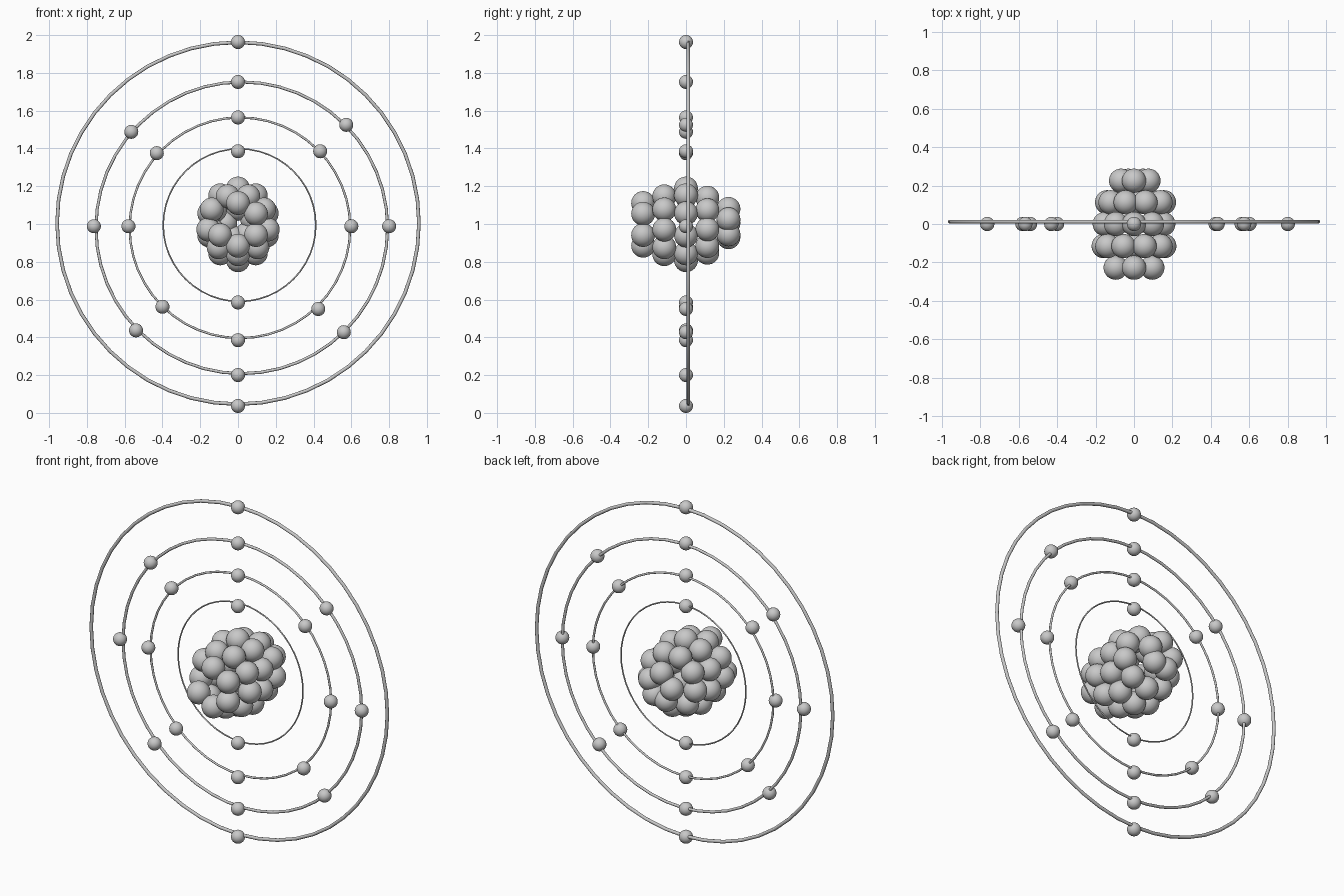
import bpy
import math
from mathutils import Vector

cube = bpy.data.objects.get("Cube")
if cube:
    bpy.data.objects.remove(cube, do_unlink=True)

grey = bpy.data.materials.new("plain grey")
grey.use_nodes = True
grey.diffuse_color = (0.58, 0.58, 0.58, 1)
grey.node_tree.nodes["Principled BSDF"].inputs["Base Color"].default_value = grey.diffuse_color


def finish(name):
    obj = bpy.context.object
    obj.name = name
    obj.data.materials.append(grey)
    bpy.ops.object.shade_smooth()
    return obj


def place_balls(name, radius, points):
    """One sphere mesh shared by every ball of a kind."""
    bpy.ops.mesh.primitive_uv_sphere_add(segments=32, ring_count=16, radius=radius)
    first = finish(name)
    first.location = points[0]
    for p in points[1:]:
        copy = first.copy()
        copy.location = p
        bpy.context.collection.objects.link(copy)


# Orbit rings: centre x, centre z, radius, tube thickness
RINGS = [(0.008, 0.994, 0.404, 0.004), (0.01, 0.98, 0.584, 0.006),
         (0.02, 0.98, 0.772, 0.008), (0.0, 1.004, 0.958, 0.0095)]
for i, (x, z, radius, tube) in enumerate(RINGS):
    bpy.ops.mesh.primitive_torus_add(
        location=(x, 0.012, z), rotation=(math.pi / 2, 0, 0),
        major_radius=radius, minor_radius=tube,
        major_segments=48, minor_segments=12)
    finish(f"orbit_ring_{i + 1}")

# Electrons on each orbit (x, z)
ELECTRONS = [
    (0, 1.385), (0, 0.585),
    (0, 1.564), (0, 0.385), (-0.58, 0.988), (0.6, 0.988),
    (-0.43, 1.375), (0.435, 1.385), (-0.4, 0.562), (0.425, 0.55),
    (0, 1.752), (0, 0.2), (-0.763, 0.988), (0.8, 0.988),
    (0.573, 1.525), (-0.565, 1.488), (-0.54, 0.437), (0.56, 0.427),
    (0, 1.963), (0, 0.037)]
place_balls("electron", 0.037, [Vector((x, 0, z)) for x, z in ELECTRONS])


# Nucleus: layers of balls, each an oval ring around the y axis
def layer(y, count, rx, rz, start=90, skip=(), shift=0):
    points = []
    for k in range(count):
        if k not in skip:
            a = math.radians(start + 360 * k / count)
            points.append(Vector((shift + rx * math.cos(a), y, 0.998 + rz * math.sin(a))))
    return points


# The rear cap is a small uneven cluster (x, z)
REAR_CAP = [(0, 1.08), (0.075, 1.025), (-0.067, 1.005), (0.047, 0.945), (-0.03, 0.93)]

nucleus = (layer(-0.227, 6, 0.11, 0.113, skip=(1,))
           + layer(-0.115, 9, 0.16, 0.158, start=70)
           + layer(0, 10, 0.16, 0.19)
           + layer(0.113, 9, 0.15, 0.15, start=70, shift=0.008)
           + [Vector((x, 0.225, z)) for x, z in REAR_CAP])
place_balls("nucleon", 0.063, nucleus)
